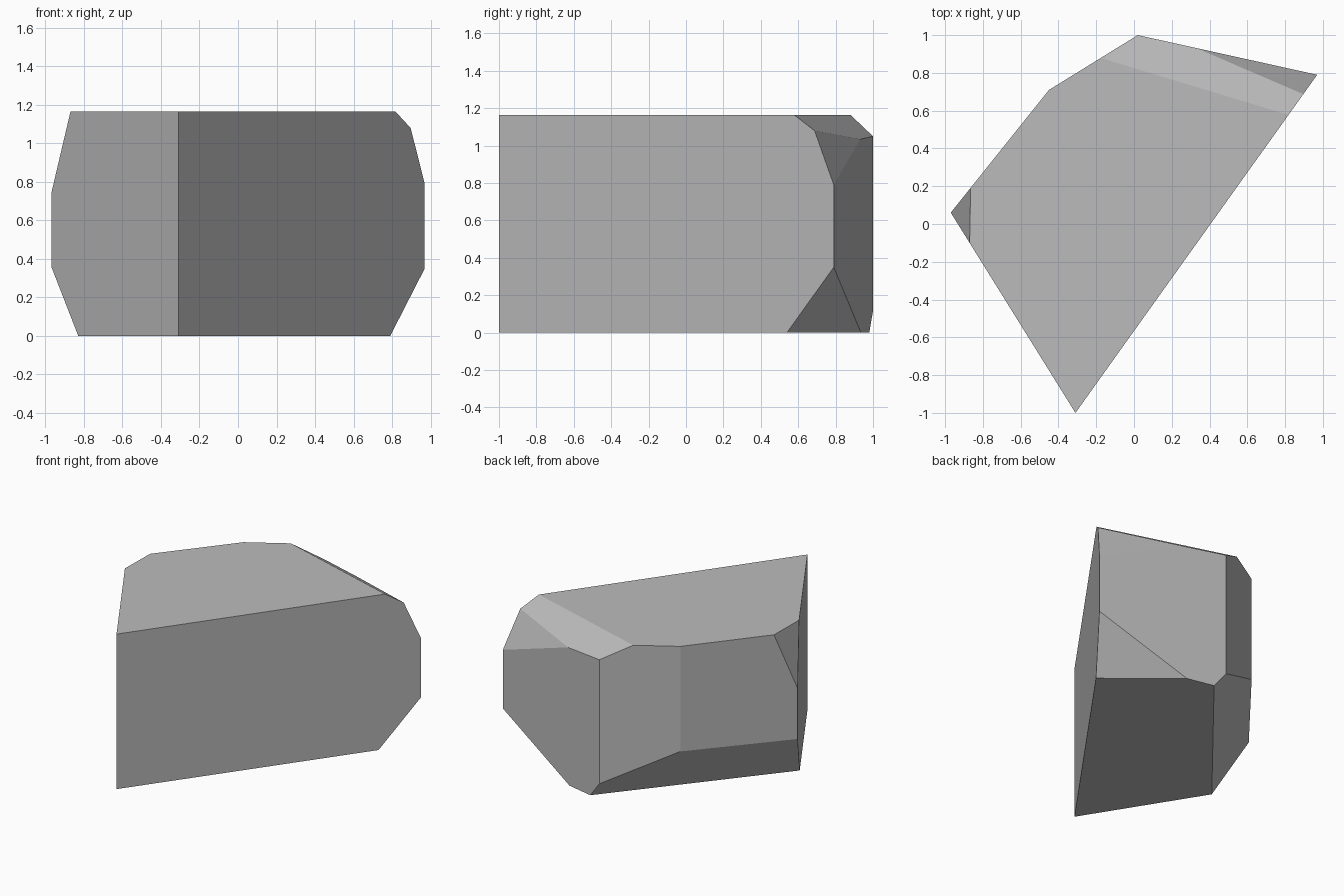
import bpy
import bmesh
from mathutils import Vector
from mathutils.geometry import normal

cube = bpy.data.objects.get("Cube")
if cube:
    bpy.data.objects.remove(cube, do_unlink=True)

HEIGHT = 1.165

# Plain grey stone colour
stone = bpy.data.materials.new("stone_grey")
stone.use_nodes = True
grey = (0.5, 0.5, 0.5, 1)
stone.diffuse_color = grey
stone.node_tree.nodes["Principled BSDF"].inputs["Base Color"].default_value = grey

# Five-sided footprint raised into a block
footprint = [(-0.31, -1), (0.97, 0.79), (0.02, 1), (-0.45, 0.71), (-0.97, 0.06)]
bm = bmesh.new()
base = bm.faces.new([bm.verts.new((x, y, 0)) for x, y in footprint])
raised = bmesh.ops.extrude_face_region(bm, geom=[base])["geom"]
bmesh.ops.translate(bm, vec=(0, 0, HEIGHT),
                    verts=[v for v in raised if isinstance(v, bmesh.types.BMVert)])
bmesh.ops.recalc_face_normals(bm, faces=bm.faces)


def chip(a, b, c):
    """Slice off the stone outside the plane through three points and cap it."""
    a, b, c = Vector(a), Vector(b), Vector(c)
    out = normal(a, b, c)
    if out.dot(a - Vector((0, 0, HEIGHT / 2))) < 0:
        out.negate()
    cut = bmesh.ops.bisect_plane(bm, geom=bm.verts[:] + bm.edges[:] + bm.faces[:],
                                 dist=0.002, plane_co=a, plane_no=out, clear_outer=True)
    rim = [e for e in cut["geom_cut"] if isinstance(e, bmesh.types.BMEdge)]
    bmesh.ops.holes_fill(bm, edges=rim, sides=0)


# Undercut along the back right
chip((0.11, 0.98, 0), (-0.83, -0.165, 0), (-0.97, 0.06, 0.36))
# Lower left corner
chip((0.79, 0.54, 0), (0.32, 0.93, 0), (0.97, 0.79, 0.35))
# Sloping back of the top
chip((0.81, 0.58, HEIGHT), (-0.18, 0.88, HEIGHT), (0.02, 1, 1.05))
# Upper left corner
chip((0.33, 0.93, 1.037), (0.89, 0.69, 1.08), (0.97, 0.79, 0.79))
# Upper right corner
chip((-0.865, 0.2, HEIGHT), (-0.87, -0.09, HEIGHT), (-0.97, 0.06, 0.74))

bmesh.ops.recalc_face_normals(bm, faces=bm.faces)
mesh = bpy.data.meshes.new("rock")
bm.to_mesh(mesh)
bm.free()
mesh.materials.append(stone)
rock = bpy.data.objects.new("rock", mesh)
bpy.context.collection.objects.link(rock)
